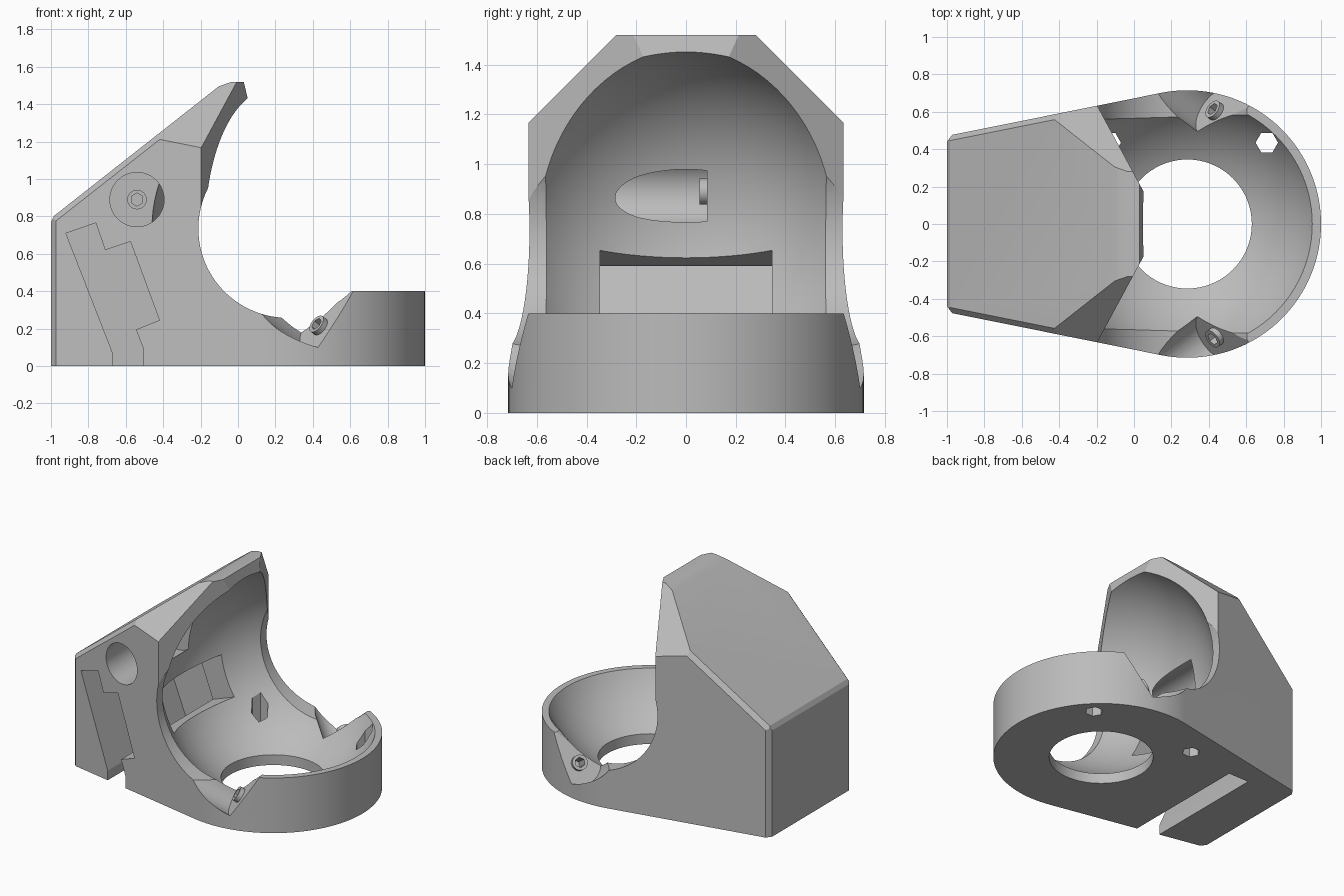
import bpy, bmesh, math
from mathutils import Vector, Matrix

if "Cube" in bpy.data.objects:
    bpy.data.objects.remove(bpy.data.objects["Cube"])

plastic = bpy.data.materials.new("grey_plastic")
plastic.use_nodes = True
plastic.diffuse_color = (0.5, 0.5, 0.5, 1)
plastic.node_tree.nodes["Principled BSDF"].inputs["Base Color"].default_value = (0.5, 0.5, 0.5, 1)

CENTRE = Vector((0.285, 0, 0.74))
HOLE_RADIUS = 0.345


def make(name, bm):
    bmesh.ops.recalc_face_normals(bm, faces=bm.faces)
    mesh = bpy.data.meshes.new(name)
    bm.to_mesh(mesh)
    bm.free()
    mesh.materials.append(plastic)
    obj = bpy.data.objects.new(name, mesh)
    bpy.context.collection.objects.link(obj)
    return obj


def prism(points, start, end, along_y=False):
    """Extrude a 2D outline along z, or an xz outline along y."""
    bm = bmesh.new()
    place = (lambda u, v, d: (u, d, v)) if along_y else (lambda u, v, d: (u, v, d))
    face = bm.faces.new([bm.verts.new(place(u, v, start)) for u, v in points])
    ext = bmesh.ops.extrude_face_region(bm, geom=[face])
    shift = Vector(place(0, 0, end - start))
    bmesh.ops.translate(bm, vec=shift, verts=[g for g in ext["geom"] if isinstance(g, bmesh.types.BMVert)])
    return bm


def box(x0, x1, y0, y1, z0, z1):
    return prism([(x0, y0), (x1, y0), (x1, y1), (x0, y1)], z0, z1)


def clip(bm, point, normal):
    """Remove everything on the normal side of a plane and cap the cut."""
    geom = bm.verts[:] + bm.edges[:] + bm.faces[:]
    cut = bmesh.ops.bisect_plane(bm, geom=geom, plane_co=point, plane_no=normal, clear_outer=True)
    edges = [g for g in cut["geom_cut"] if isinstance(g, bmesh.types.BMEdge) and g.is_boundary]
    if edges:
        bmesh.ops.contextual_create(bm, geom=edges)


def rod(start, direction, radius, length, sides=48):
    bm = bmesh.new()
    d = Vector(direction).normalized()
    turn = d.to_track_quat("Z", "Y").to_matrix().to_4x4()
    matrix = Matrix.Translation(Vector(start) + d * length / 2) @ turn
    bmesh.ops.create_cone(bm, cap_ends=True, segments=sides, radius1=radius,
                          radius2=radius, depth=length, matrix=matrix)
    return bm


def combine(target, bm, operation="DIFFERENCE"):
    tool = make("cutter", bm)
    tool.hide_render = True
    mod = target.modifiers.new("cut", "BOOLEAN")
    mod.operation, mod.solver, mod.object = operation, "EXACT", tool
    bpy.ops.object.select_all(action="DESELECT")
    bpy.context.view_layer.objects.active = target
    target.select_set(True)
    bpy.ops.object.modifier_apply(modifier=mod.name)
    bpy.data.objects.remove(tool)


# Housing: tapered plan with a round end, trimmed to the sloping roof
arc = [math.radians(-101.3 + 202.6 * i / 72) for i in range(73)]
plan = [(-1, -0.471)] + [(0.285 + 0.715 * math.cos(a), 0.715 * math.sin(a)) for a in arc] + [(-1, 0.471)]
body = prism(plan, 0, 1.52)
clip(body, (-1, 0, 0.79), (-0.618, 0, 0.786))
clip(body, (-1, 0, 0.77), (-0.9, 0, 0.44))
clip(body, (-0.09, 0, 1.5), (-0.33, 0, 0.94))
for s in (1, -1):
    clip(body, (0, 0, 1.8), (0, s, 1))
    clip(body, (-1, s * 0.44, 0), (-0.8, s * 0.6, 0))
    clip(body, (-0.41, s * 0.588, 1.22), (-0.58, s * 0.7, 0.56))
housing = make("housing", body)

# Open front: slanted hood faces, side arcs and the low rim
for point, normal in (((0.145, 0, 0), (-1, -0.54, 0)), ((0.145, 0, 0), (-1, 0.54, 0)),
                      ((0.05, 0, 1.44), (-0.97, 0, -0.24))):
    slab = box(-0.6, 1.5, -1, 1, 0.74, 1.7)
    clip(slab, point, normal)
    combine(housing, slab)
combine(housing, rod((0.265, -1, 0.735), (0, 1, 0), 0.477, 2, 96))
combine(housing, box(0.3, 1.5, -1, 1, 0.4, 1.7))

# Ball cavity with flat sides, and the round floor hole
ball = bmesh.new()
bmesh.ops.create_uvsphere(ball, u_segments=96, v_segments=48, radius=0.75,
                          matrix=Matrix.Translation(CENTRE))
for s in (1, -1):
    clip(ball, (0, s * 0.584, 0), (0, s, 0))
combine(housing, ball)
combine(housing, rod((0.285, 0, -0.2), (0, 0, 1), HOLE_RADIUS, 0.6, 72))

# Stepped board slot from the front side, with a window into the cavity
slot = [(-0.92, 0.71), (-0.76, 0.765), (-0.71, 0.62), (-0.575, 0.665), (-0.42, 0.245),
        (-0.545, 0.195), (-0.505, 0.09), (-0.505, -0.1), (-0.67, -0.1), (-0.67, 0.07)]
combine(housing, prism(slot, -0.9, 0.38, True))
window = [(-0.62, 0.563), (-0.3, 0.681), (-0.2, 0.4), (-0.5, 0.29)]
combine(housing, prism(window, -0.345, 0.345, True))

# Three bearing seats: a bore, a small boss and a hexagonal socket
seats = [((-0.54, 0.085, 0.89), (0, -1, 0), 0.145, 1)]
seats += [((0.44, s * 0.6, 0.21), (-0.68, s * 0.5, 0.53), 0.15, 0.7) for s in (1, -1)]
for start, axis, radius, length in seats:
    bore = rod(start, axis, radius, length)
    if start[0] > 0:
        # Stretch the bore towards the rim so that the seat is open at the top
        spread = Vector((0.68, math.copysign(0.15, start[1]), 0.72)) * 0.3
        copies = [bore.verts.new(v.co + spread) for v in bore.verts[:]]
        bmesh.ops.delete(bore, geom=bore.faces[:], context="FACES_ONLY")
        bmesh.ops.delete(bore, geom=bore.edges[:], context="EDGES_FACES") if not copies else None
        hull = bmesh.new()
        for v in bore.verts:
            hull.verts.new(v.co)
        bore.free()
        res = bmesh.ops.convex_hull(hull, input=hull.verts[:])
        loose = [v for v in hull.verts if not v.link_faces]
        bmesh.ops.delete(hull, geom=loose, context="VERTS")
        bore = hull
    combine(housing, bore)
    d = Vector(axis).normalized()
    combine(housing, rod(Vector(start) - d * 0.02, axis, 0.052, 0.05), "UNION")
    combine(housing, rod(Vector(start) - d * 0.1, axis, 0.035, 0.2, 6))

# Vertical hexagonal screw holes
for x, y in ((0.71, 0.435), (-0.13, 0.435)):
    outline = [(x + 0.06 * math.cos(i * math.pi / 3), y + 0.06 * math.sin(i * math.pi / 3)) for i in range(6)]
    combine(housing, prism(outline, -0.1, 0.5))

bpy.ops.object.select_all(action="DESELECT")
housing.select_set(True)
bpy.context.view_layer.objects.active = housing
bpy.ops.object.shade_smooth_by_angle(angle=math.radians(20))
